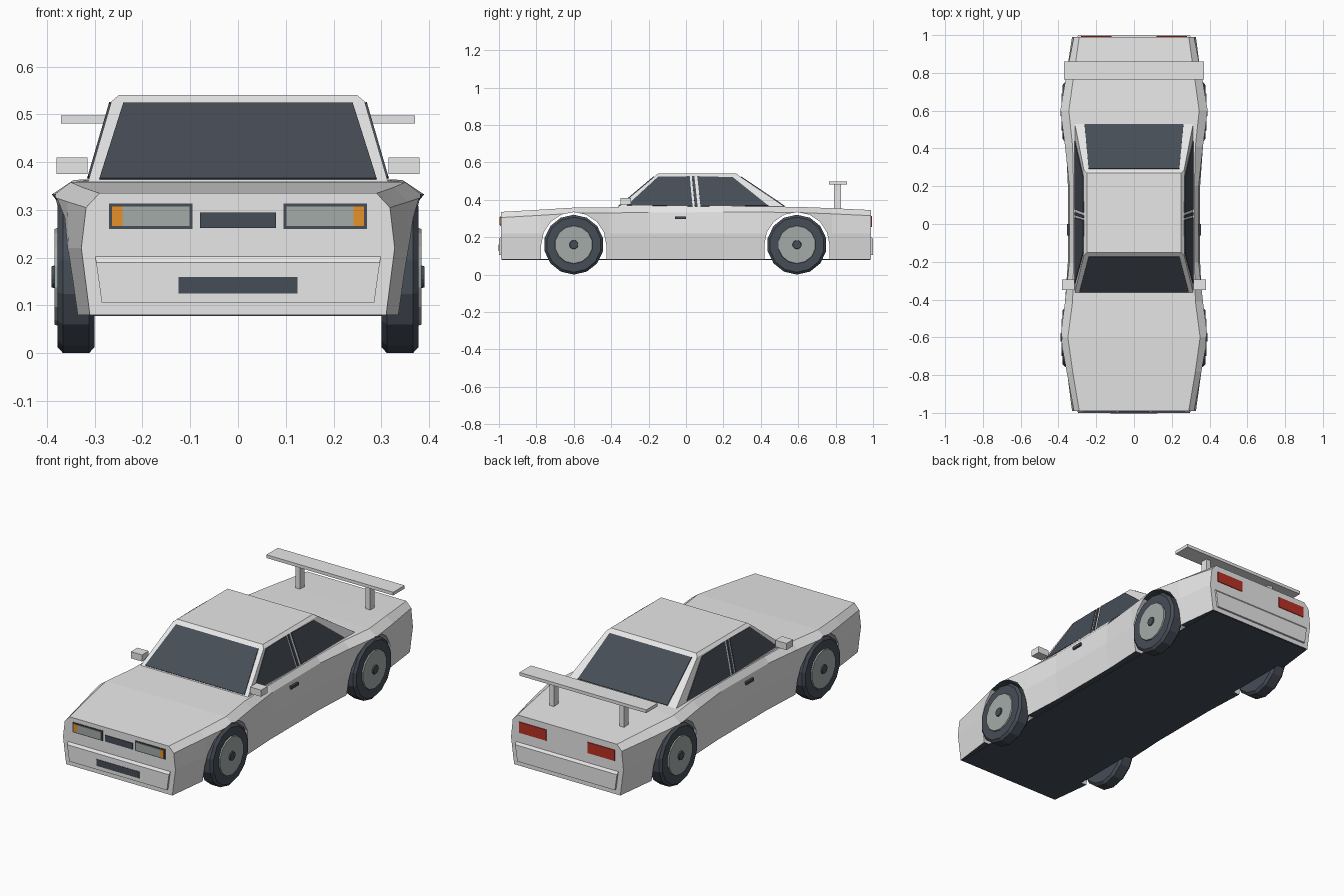
import bpy, bmesh, math
from mathutils import Vector

if "Cube" in bpy.data.objects:
    bpy.data.objects.remove(bpy.data.objects["Cube"], do_unlink=True)


def material(name, rgb):
    m = bpy.data.materials.new(name)
    m.use_nodes = True
    m.diffuse_color = (*rgb, 1)
    m.node_tree.nodes["Principled BSDF"].inputs["Base Color"].default_value = (*rgb, 1)
    return m


PAINT = material("light grey paint", (0.8, 0.8, 0.8))
DARK = material("dark slate", (0.062, 0.075, 0.095))
GREY = material("lens grey", (0.37, 0.41, 0.39))
ORANGE = material("indicator orange", (0.8, 0.28, 0.02))
RED = material("tail light red", (0.48, 0.03, 0.018))


def finish(name, bm, *mats):
    bmesh.ops.recalc_face_normals(bm, faces=bm.faces)
    mesh = bpy.data.meshes.new(name)
    bm.to_mesh(mesh)
    bm.free()
    for m in mats:
        mesh.materials.append(m)
    ob = bpy.data.objects.new(name, mesh)
    bpy.context.scene.collection.objects.link(ob)
    return ob


def loft(name, rings, mat):
    """Skin closed rings of equal length and cap both ends."""
    bm = bmesh.new()
    vs = [[bm.verts.new(p) for p in ring] for ring in rings]
    n = len(vs[0])
    for a, b in zip(vs, vs[1:]):
        for i in range(n):
            j = (i + 1) % n
            bm.faces.new((a[i], a[j], b[j], b[i]))
    bm.faces.new(vs[0])
    bm.faces.new(vs[-1])
    return finish(name, bm, mat)


def box(name, x, y, z, mat):
    rect = [(x[0], y[0]), (x[1], y[0]), (x[1], y[1]), (x[0], y[1])]
    return loft(name, [[(*p, h) for p in rect] for h in z], mat)


def plate(name, pts, mat, half=0.004):
    """Thin panel lying on the plane of its outline."""
    pts = [Vector(p) for p in pts]
    n = (pts[1] - pts[0]).cross(pts[2] - pts[0]).normalized() * half
    return loft(name, [[p - n for p in pts], [p + n for p in pts]], mat)


# Body shell: y, half widths at bottom, belt, shoulder and top, then top height
stations = [
    (-0.99, 0.31, 0.328, 0.318, 0.29, 0.335),
    (-0.78, 0.335, 0.355, 0.357, 0.325, 0.347),
    (-0.6, 0.35, 0.375, 0.39, 0.35, 0.358),
    (-0.41, 0.34, 0.36, 0.365, 0.325, 0.36),
    (-0.2, 0.33, 0.35, 0.342, 0.32, 0.362),
    (0.2, 0.33, 0.35, 0.342, 0.32, 0.364),
    (0.41, 0.34, 0.36, 0.365, 0.325, 0.364),
    (0.6, 0.35, 0.375, 0.39, 0.345, 0.362),
    (0.78, 0.335, 0.355, 0.36, 0.32, 0.355),
    (0.99, 0.31, 0.328, 0.318, 0.29, 0.345),
]
rings = []
for y, bottom, belt, shoulder, top, h in stations:
    half = [(bottom, 0.08), (belt, 0.22), (shoulder, h - 0.03), (top, h)]
    rings.append([(x, y, z) for x, z in half] + [(-x, y, z) for x, z in reversed(half)])
body = loft("body_shell", rings, PAINT)
body.data.materials.append(DARK)

# Wheel arch openings
AXLES = {"front": -0.6, "rear": 0.593}
AXLE_Z = 0.16
for end, y0 in AXLES.items():
    arch = [(y0 + 0.174, 0), *[(y0 + 0.174 * math.cos(a * math.pi / 8),
            AXLE_Z + 0.174 * math.sin(a * math.pi / 8)) for a in range(9)], (y0 - 0.174, 0)]
    cutter = loft("arch_cutter", [[(x, *p) for p in arch] for x in (-0.5, 0.5)], PAINT)
    cutter.hide_render = True
    mod = body.modifiers.new("arch", "BOOLEAN")
    mod.object = cutter
    mod.solver = "EXACT"
    bpy.context.view_layer.objects.active = body
    bpy.ops.object.modifier_apply(modifier=mod.name)
    bpy.data.objects.remove(cutter, do_unlink=True)
for f in body.data.polygons:
    f.material_index = 1 if f.normal.z < -0.95 else 0
box("floor_pan", (-0.3, 0.3), (-0.985, 0.985), (0.078, 0.084), DARK)


# Cabin with a bevelled roof edge
def cabin_ring(x, front, rear, z):
    return [(-x, front, z), (x, front, z), (x, rear, z), (-x, rear, z)]


Z0, Z1 = 0.355, 0.527
loft("cabin", [cabin_ring(0.315, -0.37, 0.54, Z0), cabin_ring(0.265, -0.165, 0.285, Z1),
               cabin_ring(0.25, -0.15, 0.27, 0.54)], PAINT)


def slope(a, b, z):
    return a + (b - a) * (z - Z0) / (Z1 - Z0)


# Windscreen and rear window
for name, base, top, low_x in (("windscreen", -0.37, -0.165, 0.29), ("rear_window", 0.54, 0.285, 0.262)):
    outline = [(-low_x, 0.364), (low_x, 0.364), (0.24, 0.522), (-0.24, 0.522)]
    plate(name, [(x, slope(base, top, z), z) for x, z in outline], DARK)

# Side glass
side_glass = {
    "front_side_window": [(-0.315, 0.37), (0.035, 0.365), (0.02, 0.525), (-0.15, 0.522)],
    "pillar_trim": [(0.047, 0.365), (0.062, 0.365), (0.045, 0.525), (0.031, 0.525)],
    "rear_side_window": [(0.078, 0.365), (0.44, 0.368), (0.25, 0.52), (0.06, 0.525)],
}
for side, s in (("left", 1), ("right", -1)):
    for name, pts in side_glass.items():
        plate(f"{side}_{name}", [(s * slope(0.315, 0.265, z), y, z) for y, z in pts], DARK)


def mirrored(name, x, y, z, mat):
    for side, s in (("left", 1), ("right", -1)):
        box(f"{side}_{name}", (s * x[0], s * x[1]), y, z, mat)


# Mirrors, door handles and rear wing
mirrored("mirror", (0.315, 0.38), (-0.35, -0.295), (0.375, 0.41), PAINT)
mirrored("door_handle", (0.335, 0.355), (-0.06, 0.0), (0.296, 0.311), DARK)
mirrored("wing_post", (0.192, 0.218), (0.79, 0.828), (0.35, 0.485), PAINT)
box("wing", (-0.37, 0.37), (0.765, 0.86), (0.481, 0.498), PAINT)

# Bumpers with a sloped upper ledge
for end, s in (("front", -1), ("rear", 1)):
    profile = [(0.98, 0.105, 0.285), (1.0, 0.105, 0.285), (1.0, 0.19, 0.297), (0.988, 0.205, 0.299), (0.98, 0.205, 0.299)]
    loft(f"{end}_bumper", [[(m * x, s * y, z) for y, z, x in profile] for m in (-1, 1)], PAINT)

# Lamps, grille and intake
mirrored("headlamp_frame", (0.095, 0.27), (-0.993, -0.988), (0.26, 0.313), DARK)
mirrored("headlamp_lens", (0.101, 0.242), (-0.996, -0.99), (0.266, 0.307), GREY)
mirrored("indicator", (0.242, 0.264), (-0.996, -0.99), (0.266, 0.307), ORANGE)
mirrored("tail_light", (0.12, 0.28), (0.988, 0.994), (0.255, 0.312), RED)
box("grille", (-0.08, 0.08), (-0.994, -0.988), (0.262, 0.295), DARK)
box("lower_intake", (-0.125, 0.125), (-1.002, -0.996), (0.125, 0.16), DARK)


# Wheels
def turned(name, s, y0, profile, mat, n=14):
    rings = [[(s * x, y0 + r * math.sin(2 * math.pi * i / n), AXLE_Z + r * math.cos(2 * math.pi * i / n))
              for i in range(n)] for x, r in profile]
    return loft(name, rings, mat)


for end, y0 in AXLES.items():
    for side, s in (("left", 1), ("right", -1)):
        turned(f"{end}_{side}_tyre", s, y0, [(0.3, 0.147), (0.312, 0.16), (0.366, 0.16), (0.378, 0.147)], DARK)
        turned(f"{end}_{side}_rim", s, y0, [(0.37, 0.105), (0.384, 0.1)], GREY)
        turned(f"{end}_{side}_hub", s, y0, [(0.38, 0.025), (0.39, 0.022)], DARK)
